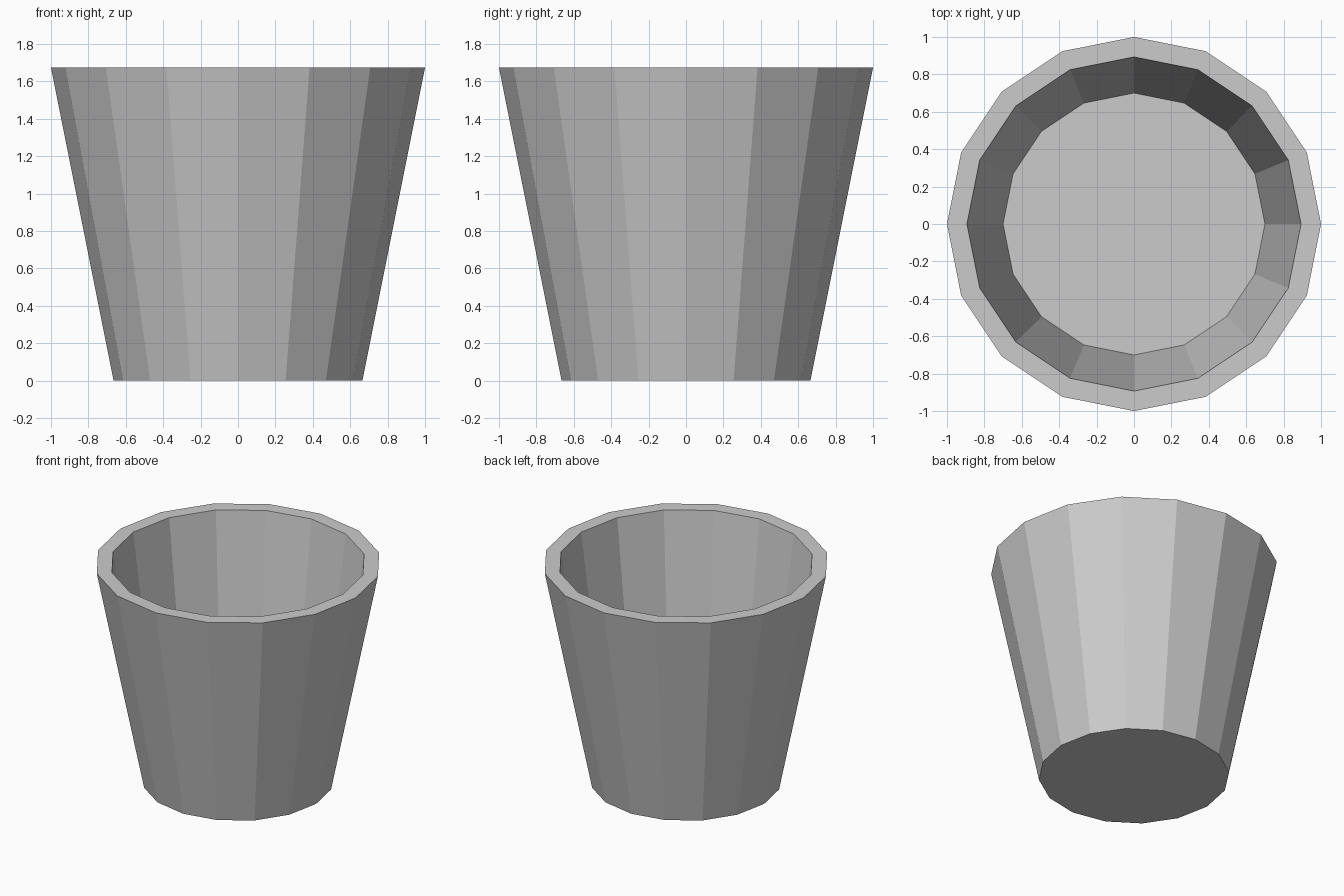
import bpy, bmesh
from math import cos, sin, tau

if "Cube" in bpy.data.objects:
    bpy.data.objects.remove(bpy.data.objects["Cube"])

SIDES = 16
# (radius, height) from the base, up the outside, over the rim, down to the inner floor
PROFILE = [(0.665, 0.0), (1.0, 1.675), (0.893, 1.675), (0.70, 0.25)]

bm = bmesh.new()

# one ring of vertices per profile point
rings = [[bm.verts.new((r * cos(tau * i / SIDES), r * sin(tau * i / SIDES), z))
          for i in range(SIDES)] for r, z in PROFILE]

# outer wall, rim and inner wall
for a, b in zip(rings, rings[1:]):
    for i in range(SIDES):
        j = (i + 1) % SIDES
        bm.faces.new((a[i], a[j], b[j], b[i]))

# underside and inner floor
bm.faces.new(rings[0][::-1])
bm.faces.new(rings[-1])
bmesh.ops.recalc_face_normals(bm, faces=bm.faces)

mesh = bpy.data.meshes.new("tapered_pot")
bm.to_mesh(mesh)
bm.free()
pot = bpy.data.objects.new("tapered_pot", mesh)
bpy.context.collection.objects.link(pot)
